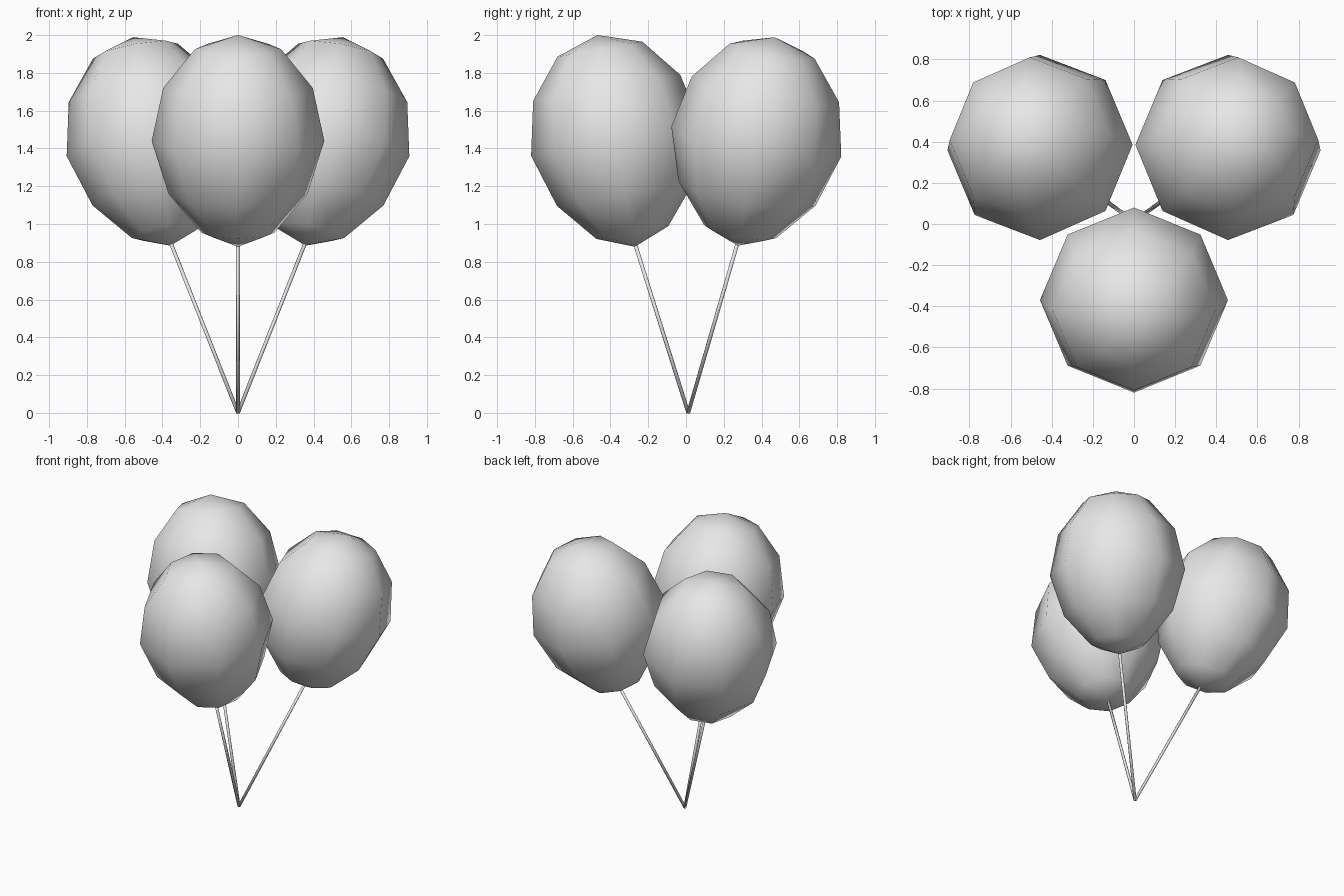
import bpy
from math import radians
from mathutils import Vector, Euler

cube = bpy.data.objects.get("Cube")
if cube:
    bpy.data.objects.remove(cube, do_unlink=True)

# One plain grey for everything
grey = bpy.data.materials.new("light_grey")
grey.use_nodes = True
colour = (0.8, 0.8, 0.8, 1)
grey.diffuse_color = colour
grey.node_tree.nodes["Principled BSDF"].inputs["Base Color"].default_value = colour

WIDTH, HEIGHT = 0.457, 0.569      # balloon half sizes
KNOT = Vector((0, 0.012, 0))      # where the strings meet
TILT = radians(10)


def finish(obj, name):
    obj.name = name
    obj.data.materials.append(grey)
    bpy.ops.object.shade_smooth()


def balloon(name, centre, lean_x, lean_y):
    """Low-poly egg leaning outwards; returns its bottom tip."""
    bpy.ops.mesh.primitive_uv_sphere_add(segments=8, ring_count=6, radius=1)
    obj = bpy.context.object
    turn = Euler((-lean_y * TILT, lean_x * TILT, 0), 'YXZ')
    for v in obj.data.vertices:
        # Lower rings narrow towards the tip
        taper = 1 + 0.16 * min(v.co.z, 0) ** 3 - 0.05 * (v.co.z < -0.1)
        v.co = Vector((v.co.x * WIDTH * taper, v.co.y * WIDTH * taper, v.co.z * HEIGHT))
        v.co.rotate(turn)
    obj.location = centre
    finish(obj, name)
    tip = Vector((0, 0, -HEIGHT))
    tip.rotate(turn)
    return Vector(centre) + tip


def string(name, start, end):
    """Thin straight rod between two points."""
    span = end - start
    bpy.ops.mesh.primitive_cylinder_add(vertices=8, radius=0.01, depth=span.length,
                                        location=(start + end) / 2)
    obj = bpy.context.object
    obj.rotation_euler = span.to_track_quat('Z', 'Y').to_euler()
    finish(obj, name)


# Three balloons, each with its string
for side, centre, lean_x, lean_y in (
        ("front", (0, -0.37, 1.44), 0, -1),
        ("back_left", (0.457, 0.372, 1.437), 1, 1),
        ("back_right", (-0.457, 0.372, 1.437), -1, 1)):
    tip = balloon(side + "_balloon", centre, lean_x, lean_y)
    string(side + "_string", KNOT, tip + Vector((0, 0, 0.02)))
